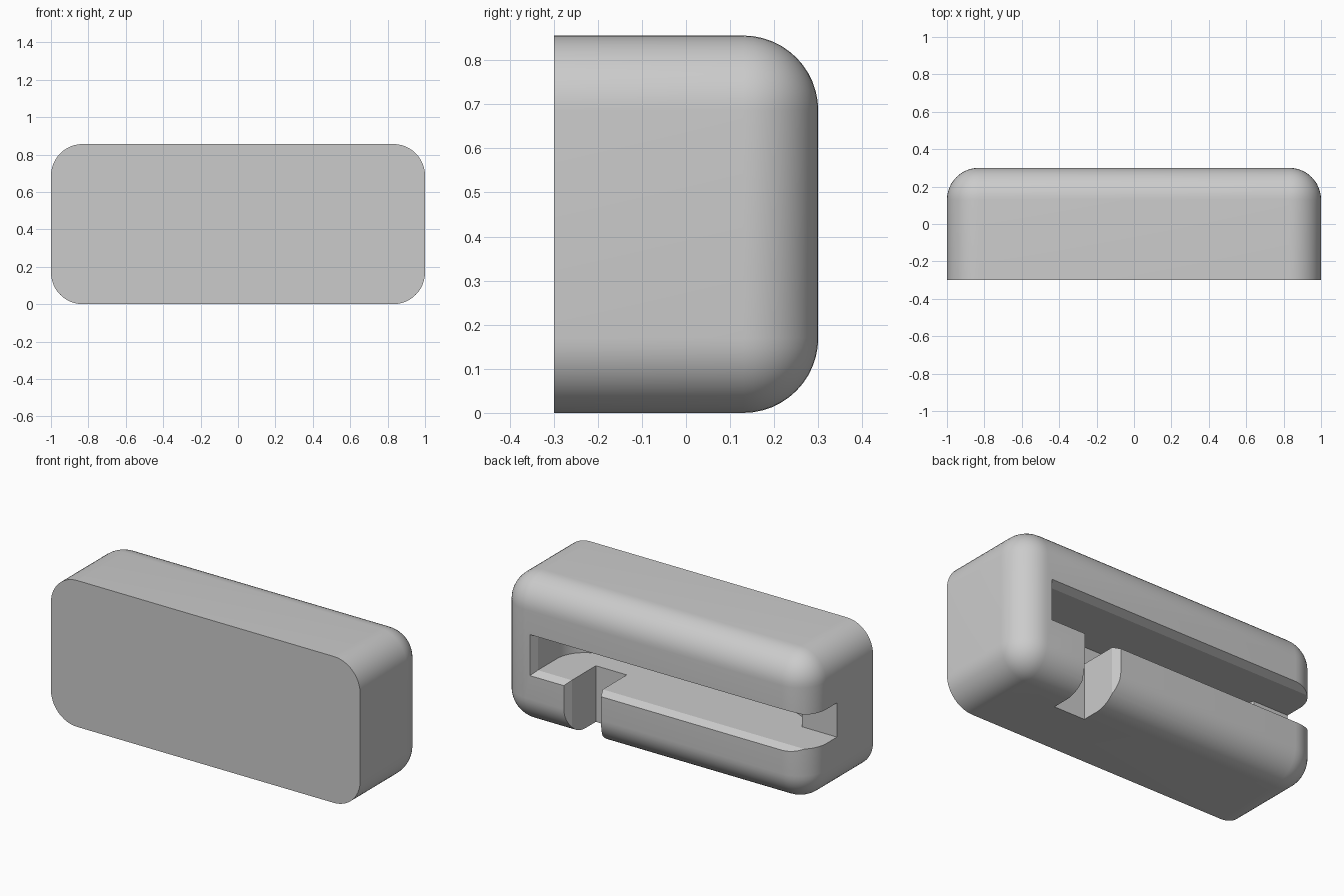
import bpy, bmesh
from math import sin, cos, pi, radians, acos

default = bpy.data.objects.get("Cube")
if default:
    bpy.data.objects.remove(default, do_unlink=True)

# Main sizes
W, D, H, R = 2.0, 0.6, 0.856, 0.17
MID = H / 2
BACK = D / 2
SLOT = 0.10          # half height of the slot
STOP = 0.033         # depth of the side exits


def make_object(name, bm):
    bmesh.ops.recalc_face_normals(bm, faces=bm.faces[:])
    mesh = bpy.data.meshes.new(name)
    bm.to_mesh(mesh)
    bm.free()
    obj = bpy.data.objects.new(name, mesh)
    bpy.context.collection.objects.link(obj)
    return obj


def prism(name, plan, z0, z1):
    """Upright prism over a plan outline."""
    bm = bmesh.new()
    face = bm.faces.new([bm.verts.new((x, y, z0)) for x, y in plan])
    top = bmesh.ops.extrude_face_region(bm, geom=[face])["geom"]
    for v in top:
        if isinstance(v, bmesh.types.BMVert):
            v.co.z = z1
    return make_object(name, bm)


def flare(name, x0, x1, z0, z1, grow):
    """Tapered block through the back face; grow = widening per side (x0, x1, z0, z1)."""
    bm = bmesh.new()
    for y, k in ((BACK - 0.09, -1), (BACK + 0.045, 2)):
        a, b, c, d = (g * k for g in grow)
        for x in (x0 - a, x1 + b):
            for z in (z0 - c, z1 + d):
                bm.verts.new((x, y, z))
    bmesh.ops.convex_hull(bm, input=bm.verts[:])
    bmesh.ops.dissolve_limit(bm, angle_limit=0.01, verts=bm.verts[:], edges=bm.edges[:])
    return make_object(name, bm)


def arc(cx, cy, r, a0, a1, n=12):
    return [(cx + r * cos(a0 + (a1 - a0) * i / n), cy + r * sin(a0 + (a1 - a0) * i / n))
            for i in range(n + 1)]


# Rounded body with a flat, sharp-edged front
bm = bmesh.new()
bmesh.ops.create_cube(bm, size=1)
for v in bm.verts:
    v.co = (v.co.x * W, v.co.y * D, v.co.z * H + MID)
soft = [e for e in bm.edges if any(v.co.y > 0 for v in e.verts)]
bmesh.ops.bevel(bm, geom=soft, offset=R, segments=12, profile=0.5, affect="EDGES")
body = make_object("body", bm)

# Long slot: rounded deep pocket, open through the right end
r = 0.18
meet = acos((0.08 - STOP) / r)
plan = [(0.78, 0.4)] + arc(0.6, 0.08, r, 0, -pi / 2)
plan += arc(-0.6, 0.08, r, -pi / 2, -pi / 2 - meet)
plan += [(-1.2, STOP), (-1.2, 0.4)]
low, high = MID - SLOT, MID + SLOT
c = 0.02
cutters = [
    prism("slot_cutter", plan, low, high),
    flare("slot_mouth_cutter", -1.2, 0.78, low, high, (0, c, c, c)),
    # Notch down through the bottom
    prism("notch_cutter", [(0.36, STOP), (0.56, STOP), (0.56, 0.4), (0.36, 0.4)], -0.1, MID),
    flare("notch_mouth_cutter", 0.36, 0.56, -0.1, MID, (c, c, 0, 0)),
]
for cutter in cutters:
    mod = body.modifiers.new(cutter.name, "BOOLEAN")
    mod.operation = "DIFFERENCE"
    mod.solver = "EXACT"
    mod.object = cutter

# Bake the cuts and drop the cutters
bpy.context.view_layer.update()
cut = bpy.data.meshes.new_from_object(body.evaluated_get(bpy.context.evaluated_depsgraph_get()))
body.modifiers.clear()
body.data = cut
for cutter in cutters:
    bpy.data.objects.remove(cutter, do_unlink=True)

# Plain grey material
grey = bpy.data.materials.new("light_grey")
grey.use_nodes = True
colour = (0.6, 0.6, 0.6, 1)
grey.diffuse_color = colour
grey.node_tree.nodes["Principled BSDF"].inputs["Base Color"].default_value = colour
body.data.materials.clear()
body.data.materials.append(grey)

bpy.ops.object.select_all(action="DESELECT")
body.select_set(True)
bpy.context.view_layer.objects.active = body
bpy.ops.object.shade_smooth_by_angle(angle=radians(20))
